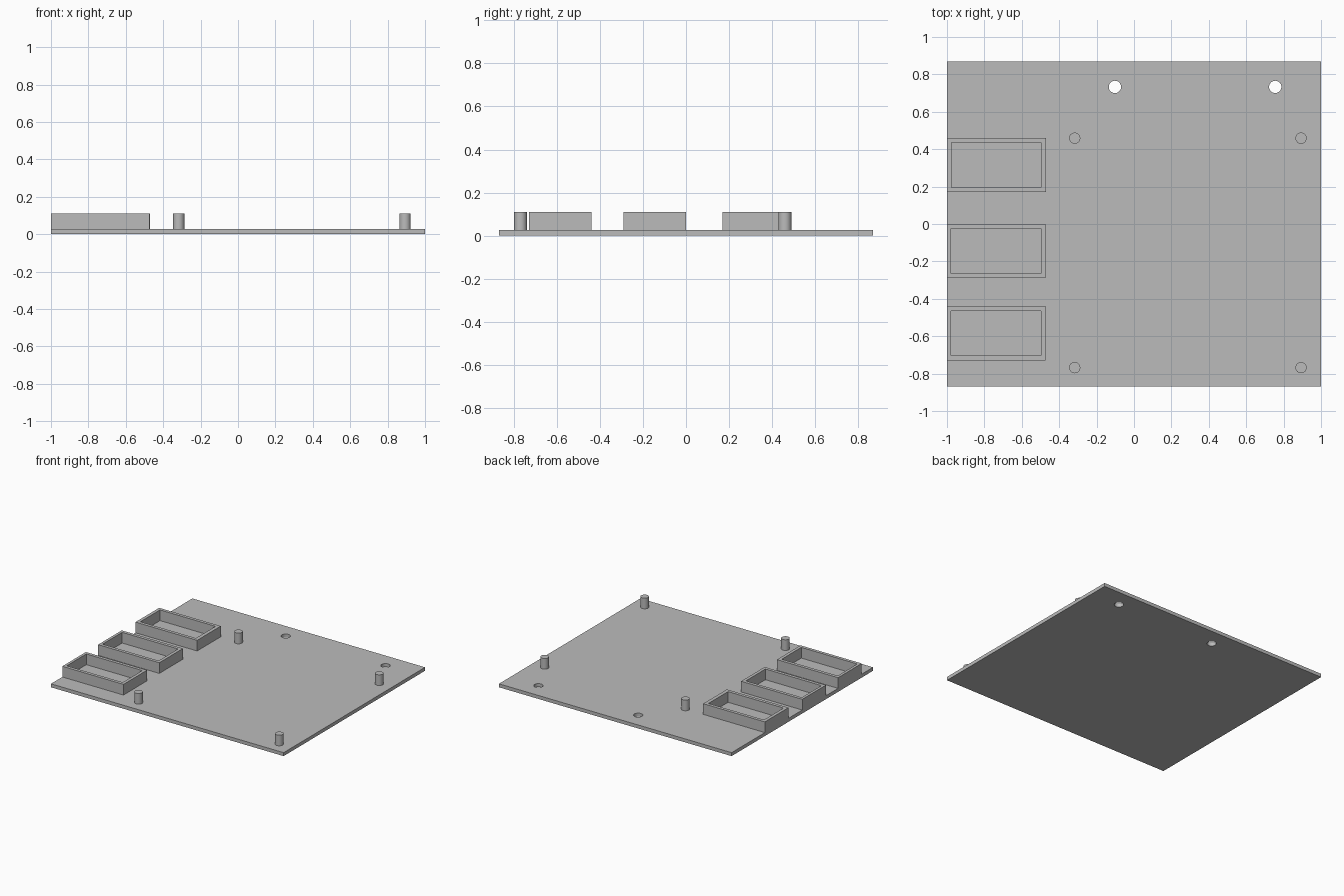
import bpy
import bmesh
import math

cube = bpy.data.objects.get("Cube")
if cube:
    bpy.data.objects.remove(cube, do_unlink=True)

GREY = 0.5
PLATE_TOP = 0.027
PART_TOP = 0.11

grey = bpy.data.materials.new("plain_grey")
grey.use_nodes = True
grey.diffuse_color = (GREY, GREY, GREY, 1)
grey.node_tree.nodes["Principled BSDF"].inputs["Base Color"].default_value = (GREY, GREY, GREY, 1)


def rectangle(x0, x1, y0, y1):
    return [(x0, y0), (x1, y0), (x1, y1), (x0, y1)]


def circle(x, y, radius, sides=32):
    angles = [2 * math.pi * i / sides for i in range(sides)]
    return [(x + radius * math.cos(a), y + radius * math.sin(a)) for a in angles]


def extrude_outline(name, loops, z0, z1):
    """Solid from a flat outline; loops after the first are openings."""
    curve = bpy.data.curves.new(name + "_outline", "CURVE")
    curve.dimensions = "2D"
    curve.fill_mode = "BOTH"
    curve.extrude = (z1 - z0) / 2
    for loop in loops:
        spline = curve.splines.new("POLY")
        spline.points.add(len(loop) - 1)
        for point, (x, y) in zip(spline.points, loop):
            point.co = (x, y, 0, 1)
        spline.use_cyclic_u = True
    outline = bpy.data.objects.new(name + "_outline", curve)
    bpy.context.collection.objects.link(outline)
    bpy.context.view_layer.update()
    evaluated = outline.evaluated_get(bpy.context.evaluated_depsgraph_get())
    mesh = bpy.data.meshes.new_from_object(evaluated)
    bpy.data.objects.remove(outline, do_unlink=True)

    # Join the caps to the walls and lift into place
    bm = bmesh.new()
    bm.from_mesh(mesh)
    bmesh.ops.remove_doubles(bm, verts=bm.verts, dist=0.0001)
    bmesh.ops.translate(bm, verts=bm.verts, vec=(0, 0, (z0 + z1) / 2))
    bmesh.ops.recalc_face_normals(bm, faces=bm.faces)
    bm.to_mesh(mesh)
    bm.free()
    mesh.materials.clear()
    mesh.materials.append(grey)
    mesh.name = name
    obj = bpy.data.objects.new(name, mesh)
    bpy.context.collection.objects.link(obj)
    bpy.ops.object.select_all(action="DESELECT")
    obj.select_set(True)
    bpy.context.view_layer.objects.active = obj
    bpy.ops.object.shade_smooth_by_angle(angle=math.radians(30))
    return obj


# Base plate with two round through holes
holes = [circle(x, 0.733, 0.033) for x in (-0.102, 0.755)]
extrude_outline("base_plate", [rectangle(-1, 1, -0.868, 0.868)] + holes, 0, PLATE_TOP)

# Three open rectangular frames along the right edge
for name, y, shift in (("back", 0.315, 0.004), ("middle", -0.144, 0), ("front", -0.584, 0)):
    outer = rectangle(-1, -0.474 + shift, y - 0.145, y + 0.145)
    inner = rectangle(-0.979 + shift, -0.498, y - 0.12, y + 0.12)
    extrude_outline(name + "_frame", [outer, inner], PLATE_TOP, PART_TOP)

# Four standing pegs
for side, x in (("right", -0.317), ("left", 0.893)):
    for end, y in (("front", -0.768), ("back", 0.459)):
        extrude_outline(f"{end}_{side}_peg", [circle(x, y, 0.03)], PLATE_TOP, PART_TOP)
